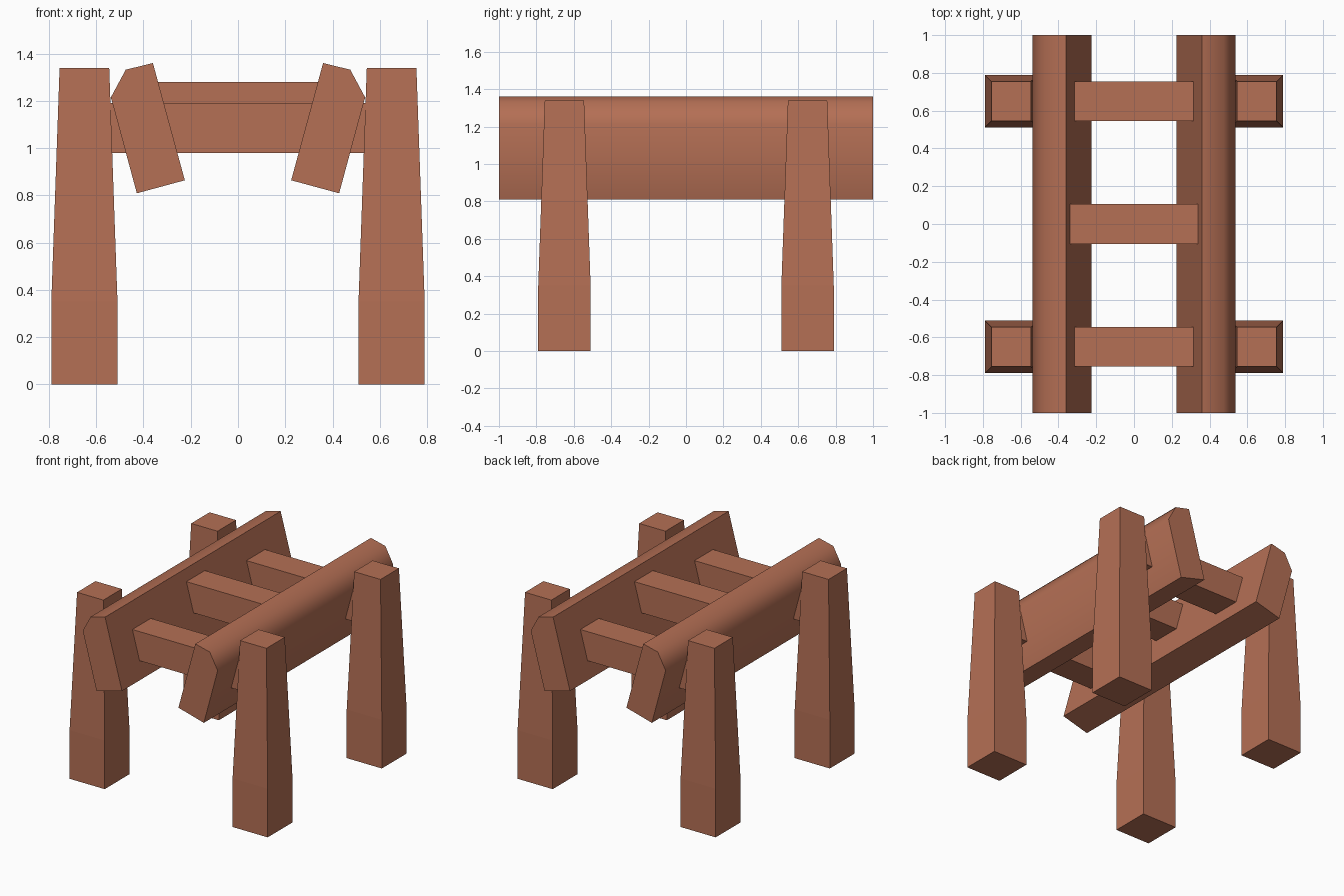
import bpy
import math

if "Cube" in bpy.data.objects:
    bpy.data.objects.remove(bpy.data.objects["Cube"])

wood = bpy.data.materials.new("reddish wood")
wood.diffuse_color = (0.46, 0.16, 0.09, 1)
wood.use_nodes = True
wood.node_tree.nodes["Principled BSDF"].inputs["Base Color"].default_value = wood.diffuse_color


def make(name, verts, faces):
    mesh = bpy.data.meshes.new(name)
    mesh.from_pydata(verts, [], faces)
    mesh.materials.append(wood)
    obj = bpy.data.objects.new(name, mesh)
    bpy.context.collection.objects.link(obj)
    return obj


def loft(name, rings):
    """Skin equal-sized rings (counter-clockwise along the loft direction) and cap the ends."""
    n = len(rings[0])
    verts = [v for ring in rings for v in ring]
    faces = [tuple(reversed(range(n))), tuple(range(len(verts) - n, len(verts)))]
    for k in range(len(rings) - 1):
        for i in range(n):
            j = (i + 1) % n
            faces.append((k * n + i, k * n + j, (k + 1) * n + j, (k + 1) * n + i))
    return make(name, verts, faces)


def square(cx, cy, hx, hy, z):
    return [(cx - hx, cy - hy, z), (cx + hx, cy - hy, z),
            (cx + hx, cy + hy, z), (cx - hx, cy + hy, z)]


# Four posts: straight foot, tapering above
for sx, side in ((-1, "left"), (1, "right")):
    for sy, end in ((-1, "front"), (1, "back")):
        loft(f"{end}_{side}_post",
             [square(sx * 0.65, sy * 0.65, h, h, z)
              for z, h in ((0, 0.14), (0.35, 0.14), (1.34, 0.105))])

# Two tilted planks with a softened outer top edge
section = [(0.36, 1.36), (0.475, 1.332), (0.538, 1.215), (0.428, 0.809), (0.225, 0.864)]
for sx, side in ((-1, "left"), (1, "right")):
    pts = [(sx * x, z) for x, z in section]
    if sx < 0:
        pts.reverse()
    plank = loft(f"{side}_plank", [[(x, y, z) for x, z in pts] for y in (-1, 1)])
    bpy.ops.object.select_all(action='DESELECT')
    plank.select_set(True)
    bpy.context.view_layer.objects.active = plank
    bpy.ops.object.shade_smooth_by_angle(angle=math.radians(55))

# Cross bars: the end bars reach the posts, the middle bar sits higher between the planks
for name, y, half, z in (("front_bar", -0.65, 0.6, 0.98),
                         ("middle_bar", 0, 0.42, 1.07),
                         ("back_bar", 0.65, 0.6, 0.98)):
    loft(name, [square(0, y, half, 0.105, z), square(0, y, half, 0.105, z + 0.21)])
